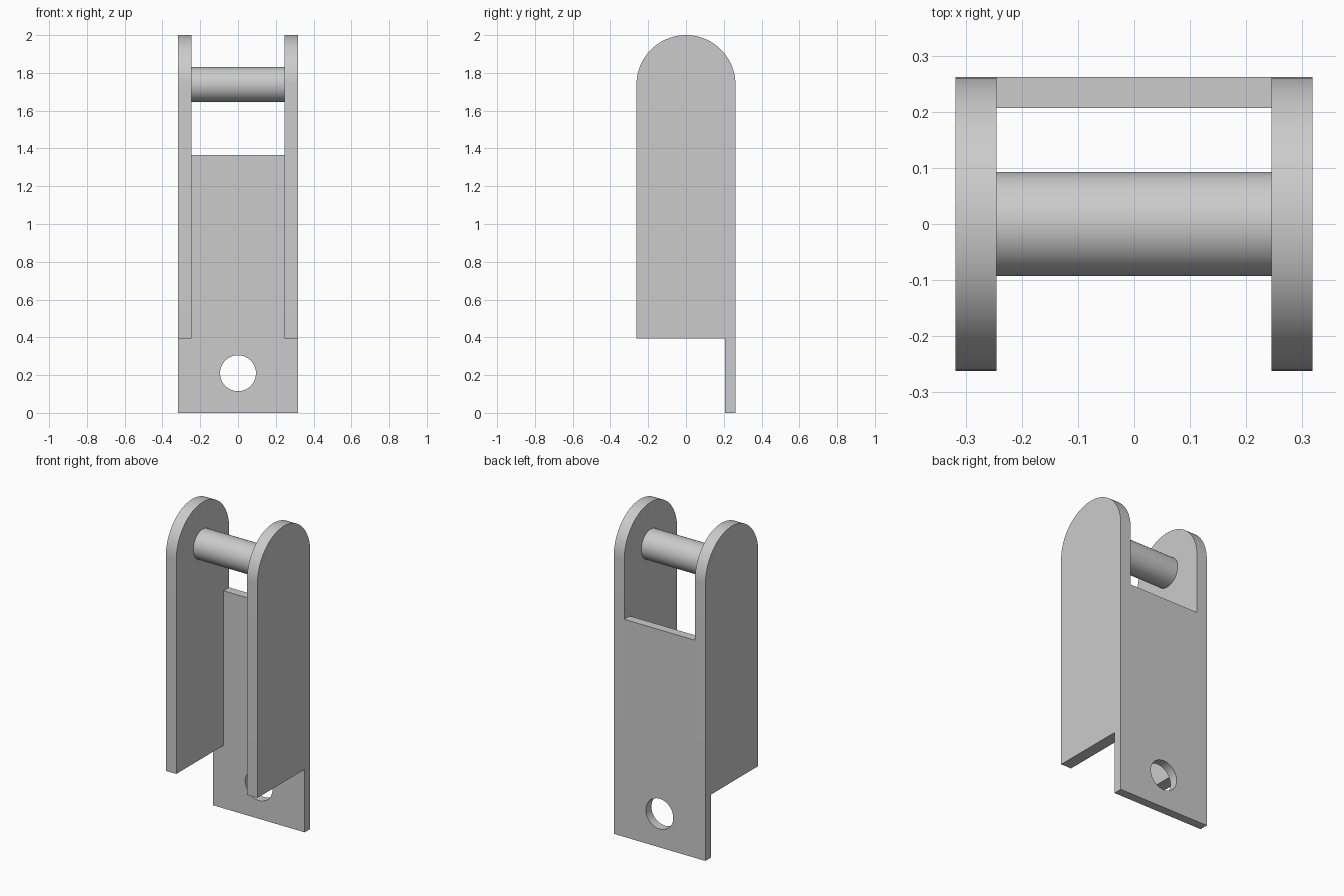
import bpy
import bmesh
from math import cos, sin, pi, radians
from mathutils import Vector

cube = bpy.data.objects.get("Cube")
if cube:
    bpy.data.objects.remove(cube, do_unlink=True)

# Main dimensions
HALF_W, INNER_W = 0.318, 0.245
HALF_D, BACK_Y = 0.262, 0.207
SIDE_Z, BACK_TOP, TOP = 0.395, 1.365, 2.0
PIVOT_Z = TOP - HALF_D

metal = bpy.data.materials.new("plain grey")
metal.use_nodes = True
grey = (0.6, 0.6, 0.6, 1)
metal.diffuse_color = grey
metal.node_tree.nodes["Principled BSDF"].inputs["Base Color"].default_value = grey


def prism(name, outline, depth):
    """Extrude a flat outline along a depth vector."""
    bm = bmesh.new()
    face = bm.faces.new([bm.verts.new(p) for p in outline])
    out = bmesh.ops.extrude_face_region(bm, geom=[face], use_keep_orig=True)
    moved = [v for v in out["geom"] if isinstance(v, bmesh.types.BMVert)]
    bmesh.ops.translate(bm, verts=moved, vec=Vector(depth))
    bmesh.ops.recalc_face_normals(bm, faces=bm.faces)
    mesh = bpy.data.meshes.new(name)
    bm.to_mesh(mesh)
    bm.free()
    mesh.materials.append(metal)
    obj = bpy.data.objects.new(name, mesh)
    bpy.context.collection.objects.link(obj)
    return obj


def activate(obj):
    bpy.ops.object.select_all(action="DESELECT")
    obj.select_set(True)
    bpy.context.view_layer.objects.active = obj


def smooth(obj):
    activate(obj)
    bpy.ops.object.shade_smooth_by_angle(angle=radians(30))


def circle(radius, n=64):
    return [(radius * cos(2 * pi * i / n), radius * sin(2 * pi * i / n)) for i in range(n)]


# Side plates with round tops
arc = [(HALF_D * cos(pi * i / 48), PIVOT_Z + HALF_D * sin(pi * i / 48)) for i in range(49)]
side = [(HALF_D, SIDE_Z)] + arc + [(-HALF_D, SIDE_Z)]
for name, x in (("left_side_plate", INNER_W), ("right_side_plate", -HALF_W)):
    smooth(prism(name, [(x, y, z) for y, z in side], (HALF_W - INNER_W, 0, 0)))

# Back plate: wide tab below, narrower between the sides
half = [(HALF_W, 0), (HALF_W, SIDE_Z), (INNER_W, SIDE_Z), (INNER_W, BACK_TOP)]
outline = half + [(-x, z) for x, z in reversed(half)]
back = prism("back_plate", [(x, BACK_Y, z) for x, z in outline], (0, HALF_D - BACK_Y, 0))

# Mounting hole through the tab
cutter = prism("hole_cutter", [(x, 0.1, z + 0.21) for x, z in circle(0.095)], (0, 0.3, 0))
cutter.hide_render = True
activate(back)
mod = back.modifiers.new("hole", "BOOLEAN")
mod.operation = "DIFFERENCE"
mod.solver = "EXACT"
mod.object = cutter
bpy.ops.object.modifier_apply(modifier=mod.name)
bpy.data.objects.remove(cutter, do_unlink=True)
smooth(back)

# Cross pin between the sides
pin = prism("cross_pin", [(-INNER_W, y, z + PIVOT_Z) for y, z in circle(0.093)],
            (2 * INNER_W, 0, 0))
smooth(pin)
